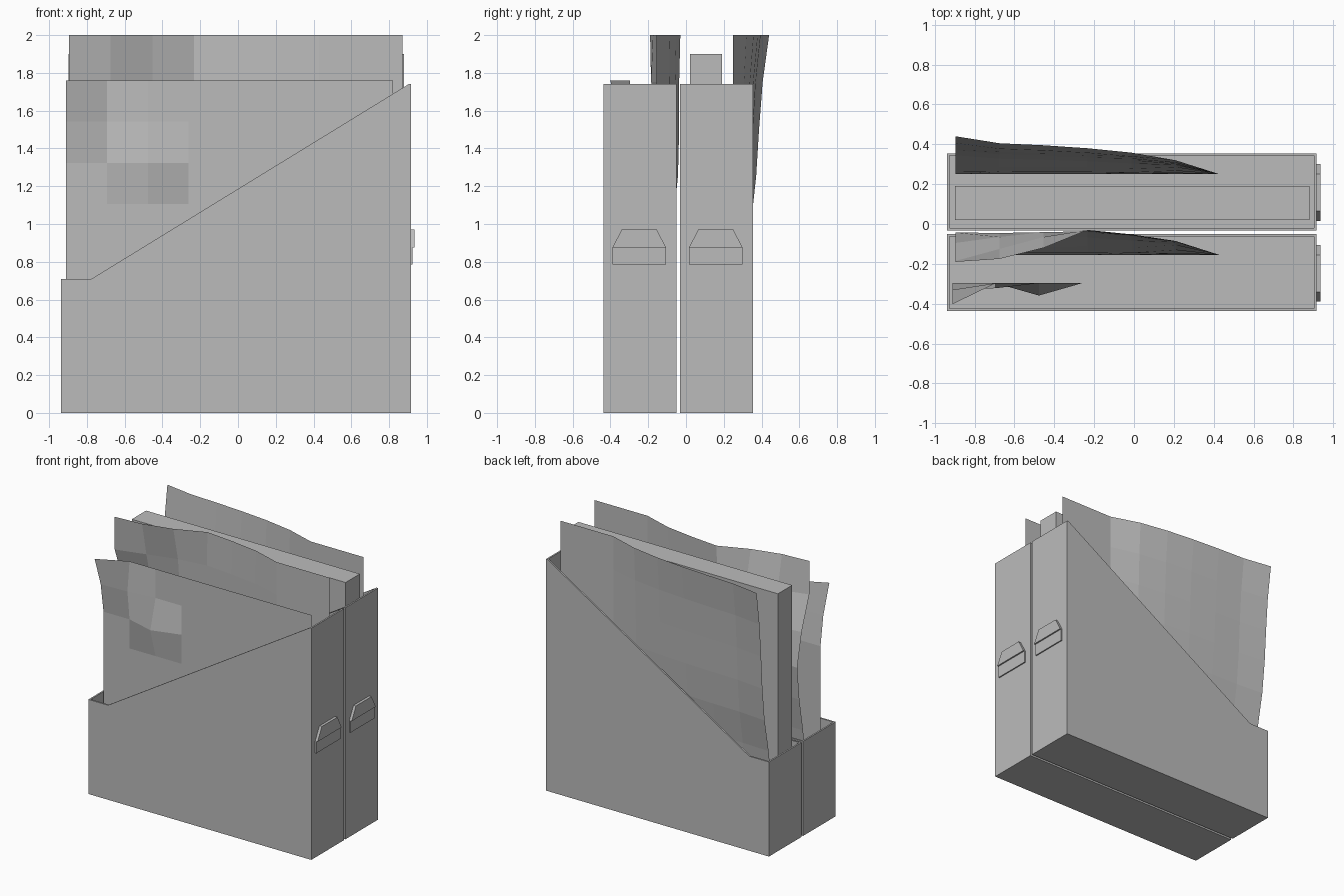
import bpy
import bmesh

if "Cube" in bpy.data.objects:
    bpy.data.objects.remove(bpy.data.objects["Cube"])

grey = bpy.data.materials.new("light grey")
grey.diffuse_color = (0.5, 0.5, 0.5, 1)
grey.use_nodes = True
grey.node_tree.nodes["Principled BSDF"].inputs["Base Color"].default_value = grey.diffuse_color


def finish(name, bm):
    """Turn a bmesh into a named, flat-shaded object."""
    mesh = bpy.data.meshes.new(name)
    bm.to_mesh(mesh)
    bm.free()
    mesh.materials.append(grey)
    obj = bpy.data.objects.new(name, mesh)
    bpy.context.collection.objects.link(obj)
    return obj


def add_prism(bm, points, offset):
    """Add a closed prism: a polygon pushed along an offset vector."""
    face = bm.faces.new([bm.verts.new(p) for p in points])
    new = bmesh.ops.extrude_face_region(bm, geom=[face])["geom"]
    bmesh.ops.translate(bm, vec=offset,
                        verts=[g for g in new if isinstance(g, bmesh.types.BMVert)])
    bmesh.ops.recalc_face_normals(bm, faces=bm.faces[:])


def add_box(bm, x0, x1, y0, y1, z0, z1):
    add_prism(bm, [(x0, y0, z0), (x1, y0, z0), (x1, y1, z0), (x0, y1, z0)], (0, 0, z1 - z0))


X0, X1 = -0.938, 0.915      # holder ends
LOW, HIGH = 0.71, 1.74      # holder heights at the open and the closed end
WALL = 0.012
DEPTH = 0.387


def magazine_holder(name, y0):
    y1 = y0 + DEPTH
    bm = bmesh.new()
    # sloping side panels
    side = [(X0, 0), (X1, 0), (X1, HIGH), (X1 - 0.012, HIGH), (-0.775, LOW), (X0, LOW)]
    for y in (y0, y1 - WALL):
        add_prism(bm, [(x, y, z) for x, z in side], (0, WALL, 0))
    # end panels and floor between the sides
    add_box(bm, X0, X0 + WALL, y0 + WALL, y1 - WALL, 0, LOW)
    add_box(bm, X1 - WALL, X1, y0 + WALL, y1 - WALL, 0, HIGH)
    add_box(bm, X0 + WALL, X1 - WALL, y0 + WALL, y1 - WALL, 0, WALL)
    finish(name, bm)


def pull_tab(name, y0):
    y1 = y0 + 0.285
    bm = bmesh.new()
    # shallow lower plate and raised tapered grip
    add_box(bm, X1, X1 + 0.009, y0, y1, 0.785, 0.875)
    add_prism(bm, [(X1, y0, 0.875), (X1, y1, 0.875), (X1, y1 - 0.05, 0.97),
                   (X1, y0 + 0.05, 0.97)], (0.02, 0, 0))
    finish(name, bm)


def paper_sheet(name, x0, x1, z1, y_at):
    """Single-sided 8 x 8 sheet; y_at(column, row from the top) bends it."""
    n = 8
    z0 = 0.014
    bm = bmesh.new()
    grid = [[bm.verts.new((x0 + (x1 - x0) * c / n, y_at(c, r), z1 + (z0 - z1) * r / n))
             for c in range(n + 1)] for r in range(n + 1)]
    for r in range(n):
        for c in range(n):
            bm.faces.new((grid[r + 1][c], grid[r + 1][c + 1], grid[r][c + 1], grid[r][c]))
    finish(name, bm)


for label, y in (("front", -0.437), ("back", -0.032)):
    magazine_holder(label + "_holder", y)
    pull_tab(label + "_pull_tab", y + 0.047)

# front sheet: flat with a curled corner and one dent
dents = {(0, 0): -0.105, (0, 1): -0.033, (1, 1): -0.025, (2, 2): -0.062}
paper_sheet("front_sheet", -0.91, 0.82, 1.76,
            lambda c, r: -0.297 + dents.get((c, r), 0))

# back sheet: leans backwards at its free end
lean = [0.19, 0.155, 0.145, 0.13, 0.108, 0.07, 0, 0, 0]
fade = [1, 0.82, 0.72, 0.64, 0.5, 0.25, 0.08, 0, 0]
paper_sheet("back_sheet", -0.895, 0.87, 2.0, lambda c, r: 0.25 + lean[c] * fade[r])

# middle sheet: bulges backwards, with its top corner folded forwards
bulge = [0.125, 0.122, 0.12, 0.125, 0.103, 0.07, 0, 0, 0]
swell = [1, 0.95, 0.95, 0.9, 0.7, 0.35, 0.1, 0, 0]
fold = {(0, 0): -0.035, (1, 0): -0.02, (2, 0): 0.035,
        (0, 1): -0.03, (1, 1): 0.03, (2, 1): 0.09, (0, 2): 0.06, (1, 2): 0.09}
paper_sheet("middle_sheet", -0.895, 0.87, 2.0,
            lambda c, r: -0.155 + fold.get((c, r), bulge[c] * swell[r]))

# thick book in the back holder
book = bmesh.new()
add_box(book, -0.897, 0.88, 0.02, 0.19, 0.014, 1.9)
finish("book", book)
